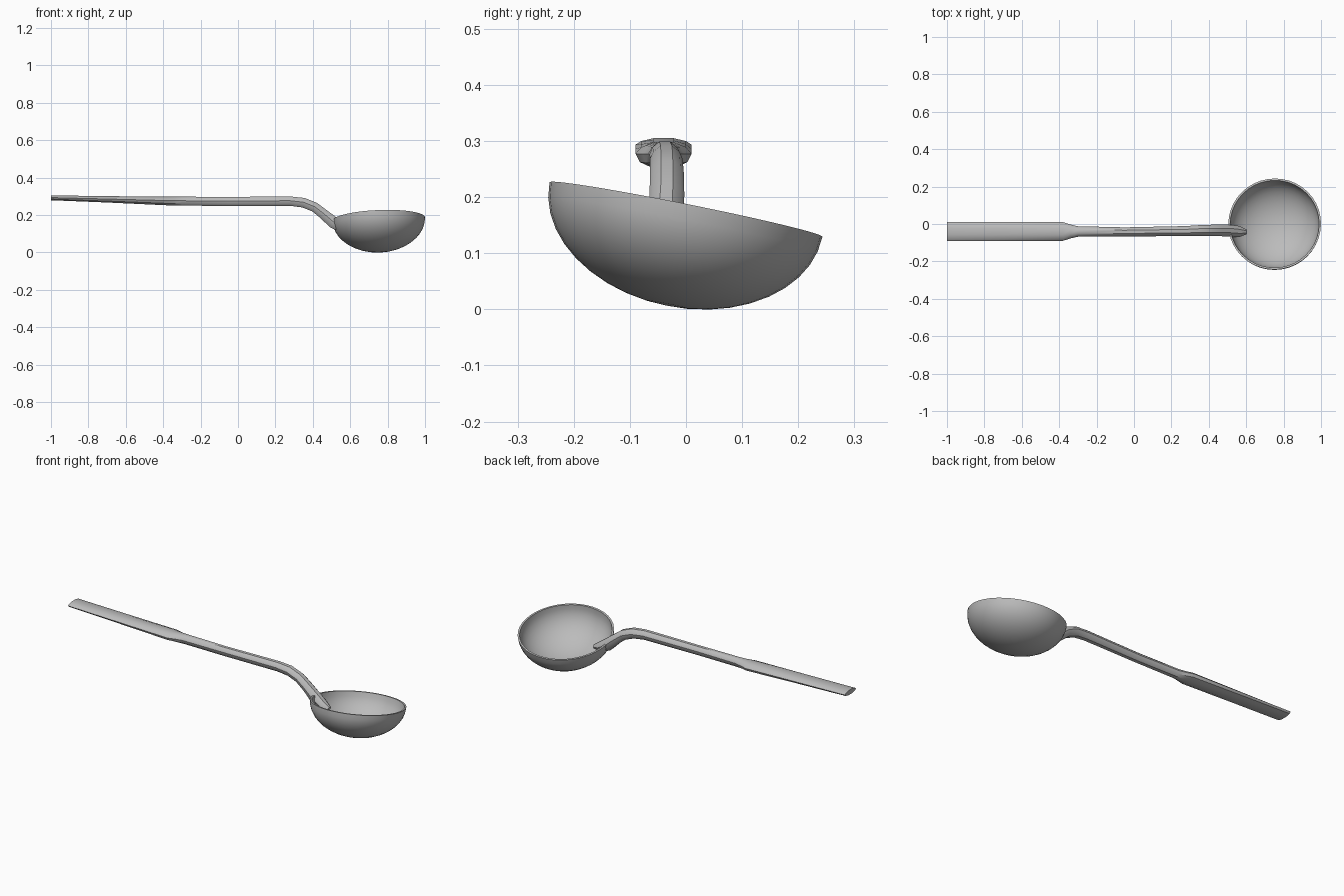
import bpy, bmesh, math
from mathutils import Vector

cube = bpy.data.objects.get("Cube")
if cube:
    bpy.data.objects.remove(cube)

steel = bpy.data.materials.new("grey_steel")
steel.use_nodes = True
GREY = (0.5, 0.5, 0.5, 1)
steel.diffuse_color = GREY
steel.node_tree.nodes["Principled BSDF"].inputs["Base Color"].default_value = GREY


def make_object(name, bm, angle):
    bmesh.ops.recalc_face_normals(bm, faces=bm.faces)
    mesh = bpy.data.meshes.new(name)
    bm.to_mesh(mesh)
    bm.free()
    mesh.materials.append(steel)
    ob = bpy.data.objects.new(name, mesh)
    bpy.context.collection.objects.link(ob)
    bpy.ops.object.select_all(action='DESELECT')
    bpy.context.view_layer.objects.active = ob
    ob.select_set(True)
    bpy.ops.object.shade_smooth_by_angle(angle=math.radians(angle))
    return ob


def bridge(bm, a, b):
    for i in range(len(a)):
        j = (i + 1) % len(a)
        bm.faces.new((a[i], a[j], b[j], b[i]))


# Bowl: thin half ellipsoid, outer and inner shells joined by the rim, tilted
SEGMENTS, RINGS = 40, 10
RADIUS, DEPTH, WALL = 0.248, 0.175, 0.01
centre = Vector((0.752, 0, 0.178))
tilt = Vector((0, 0, 1)).rotation_difference(Vector((-0.04, 0.2, 1))).to_matrix()
bm = bmesh.new()


def bowl_shell(radius, depth):
    loops = []
    for r in range(RINGS):
        a = math.pi / 2 * r / RINGS
        loop = []
        for s in range(SEGMENTS):
            t = math.tau * s / SEGMENTS
            p = Vector((radius * math.cos(a) * math.cos(t),
                        radius * math.cos(a) * math.sin(t),
                        -depth * math.sin(a)))
            loop.append(bm.verts.new(centre + tilt @ p))
        if loops:
            bridge(bm, loops[-1], loop)
        loops.append(loop)
    pole = bm.verts.new(centre + tilt @ Vector((0, 0, -depth)))
    for s in range(SEGMENTS):
        bm.faces.new((loops[-1][s], loops[-1][(s + 1) % SEGMENTS], pole))
    return loops[0]


outer = bowl_shell(RADIUS, DEPTH)
inner = bowl_shell(RADIUS - WALL, DEPTH - WALL)
bridge(bm, outer, inner)
make_object("bowl", bm, 40)

# Handle: domed flat grip, narrow faceted stem, bent neck, tip inside the bowl
# Each station: x, y, z, half width, half height
stations = [
    (-1.00, -0.040, 0.292, 0.050, 0.013),
    (-0.70, -0.040, 0.284, 0.050, 0.017),
    (-0.38, -0.040, 0.275, 0.050, 0.023),
    (-0.34, -0.040, 0.274, 0.037, 0.024),
    (-0.30, -0.040, 0.274, 0.028, 0.024),
    (-0.05, -0.042, 0.273, 0.024, 0.024),
    (0.28, -0.038, 0.274, 0.027, 0.025),
    (0.35, -0.035, 0.266, 0.029, 0.026),
    (0.41, -0.034, 0.242, 0.030, 0.026),
    (0.46, -0.034, 0.203, 0.031, 0.027),
    (0.51, -0.036, 0.160, 0.032, 0.032),
    (0.56, -0.040, 0.132, 0.030, 0.026),
    (0.60, -0.042, 0.120, 0.014, 0.012),
]
half = [(0.35, 1.0), (0.8, 0.6), (1.0, 0.1), (0.85, -0.55), (0.4, -1.0)]
section = half + [(-u, v) for u, v in reversed(half)]
bm = bmesh.new()
loops = []
for i, (x, y, z, w, h) in enumerate(stations):
    before, after = stations[max(i - 1, 0)], stations[min(i + 1, len(stations) - 1)]
    along = Vector((after[0] - before[0], 0, after[2] - before[2])).normalized()
    if i == 0:
        along = Vector((1, 0, 0))
    up = Vector((-along.z, 0, along.x))
    loops.append([bm.verts.new(Vector((x, y + u * w, z)) + up * (v * h))
                  for u, v in section])
for a, b in zip(loops, loops[1:]):
    bridge(bm, a, b)
bm.faces.new(loops[0])
bm.faces.new(loops[-1])
make_object("handle", bm, 35)
